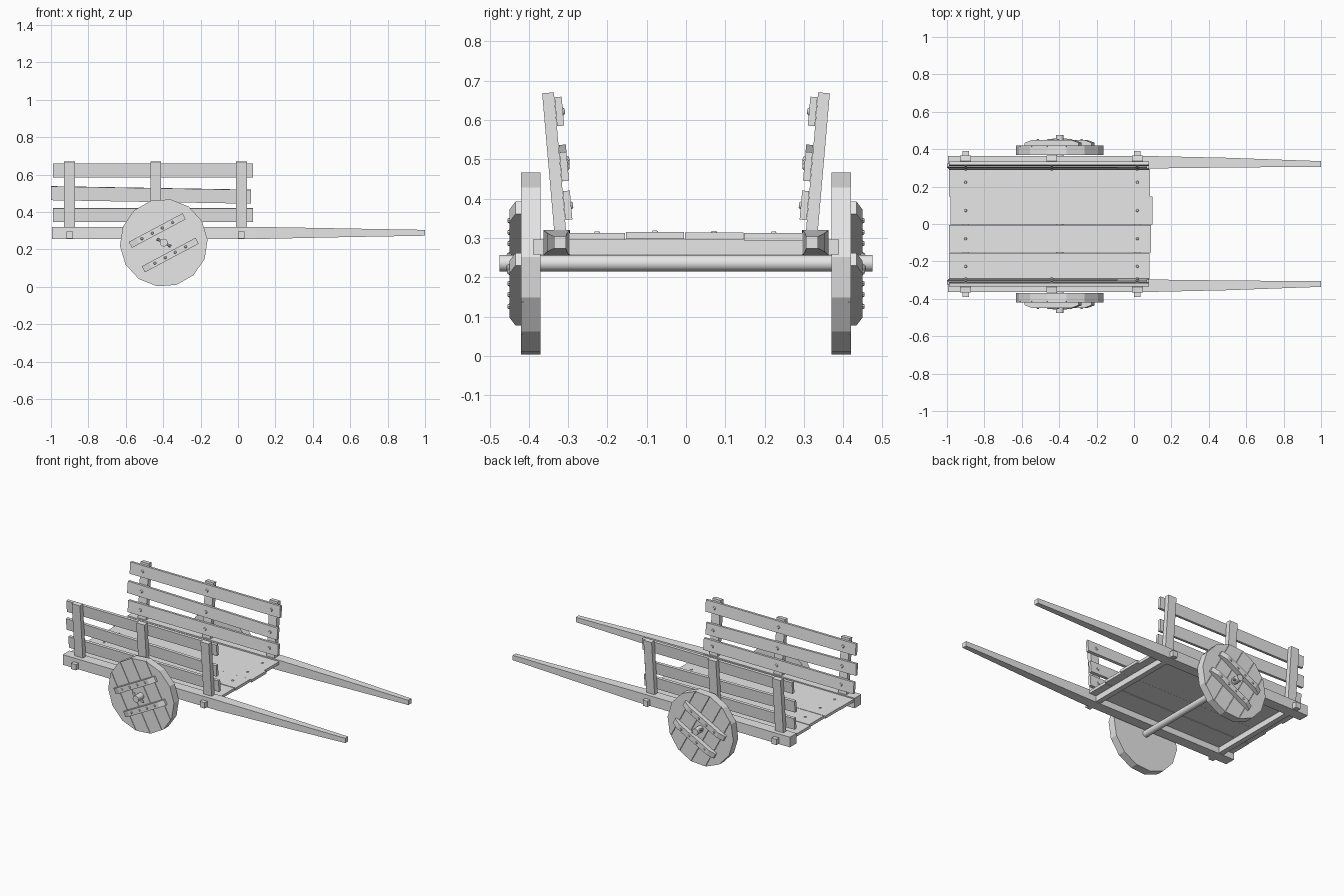
import bpy, bmesh, math
from mathutils import Matrix, Vector

if "Cube" in bpy.data.objects:
    bpy.data.objects.remove(bpy.data.objects["Cube"])

wood = bpy.data.materials.new("grey_wood")
wood.diffuse_color = (0.8, 0.8, 0.8, 1)
wood.use_nodes = True
wood.node_tree.nodes["Principled BSDF"].inputs["Base Color"].default_value = wood.diffuse_color


def finish(name, bm, smooth=False):
    bmesh.ops.recalc_face_normals(bm, faces=bm.faces)
    me = bpy.data.meshes.new(name)
    bm.to_mesh(me)
    bm.free()
    me.materials.append(wood)
    ob = bpy.data.objects.new(name, me)
    bpy.context.collection.objects.link(ob)
    if smooth:
        bpy.context.view_layer.objects.active = ob
        ob.select_set(True)
        bpy.ops.object.shade_smooth_by_angle(angle=math.radians(40))
        ob.select_set(False)
    return ob


def box(name, loc, size, rot=Matrix()):
    bm = bmesh.new()
    m = Matrix.Translation(loc) @ rot @ Matrix.Diagonal((*size, 1))
    bmesh.ops.create_cube(bm, size=1, matrix=m)
    return finish(name, bm)


def rod(name, loc, r, length, rot, sides=12, tip=1.0, smooth=True):
    bm = bmesh.new()
    bmesh.ops.create_cone(bm, cap_ends=True, segments=sides, radius1=r, radius2=r * tip,
                          depth=length, matrix=Matrix.Translation(loc) @ rot)
    return finish(name, bm, smooth)


def rx(deg):
    return Matrix.Rotation(math.radians(deg), 4, 'X')


def ry(deg):
    return Matrix.Rotation(math.radians(deg), 4, 'Y')


POSTS = (-0.9, -0.44, 0.018)
WX, WZ, WR = -0.397, 0.235, 0.235
TILT = 5


# Tapering shafts: x, inner y, outer y, bottom z, top z
SECTIONS = ((-0.995, .295, .363, .255, .32), (0.1, .297, .363, .255, .32),
            (0.5, .302, .354, .264, .313), (1.0, .306, .336, .273, .304))


def shaft(name, s):
    bm = bmesh.new()
    rings = [[bm.verts.new((x, s * y, z)) for y, z in ((a, lo), (b, lo), (b, hi), (a, hi))]
             for x, a, b, lo, hi in SECTIONS]
    for p, q in zip(rings, rings[1:]):
        for i in range(4):
            j = (i + 1) % 4
            bm.faces.new((p[i], p[j], q[j], q[i]))
    bm.faces.new(rings[0])
    bm.faces.new(rings[-1])
    finish(name, bm)


# Wheel layers, cut into boards across the cleats when asked
def wheel_disc(name, s, y0, y1, lo=None, hi=None):
    bm = bmesh.new()
    m = Matrix.Translation((WX, s * (y0 + y1) / 2, WZ)) @ ry(-94) @ rx(90)
    bmesh.ops.create_cone(bm, cap_ends=True, segments=14, radius1=WR, radius2=WR,
                          depth=y1 - y0, matrix=m)
    along = Vector((math.cos(math.radians(28)), 0, math.sin(math.radians(28))))
    for d, sign in ((lo, -1), (hi, 1)):
        if d is not None:
            cut = bmesh.ops.bisect_plane(
                bm, geom=bm.verts[:] + bm.edges[:] + bm.faces[:],
                plane_co=Vector((WX, 0, WZ)) + along * d, plane_no=along * sign,
                clear_outer=True)
            edges = [e for e in cut["geom_cut"] if isinstance(e, bmesh.types.BMEdge)]
            bmesh.ops.edgeloop_fill(bm, edges=edges)
    finish(name, bm)


# Cleat with sloped ends, laid across the wheel boards
def cleat(name, s, off):
    bm = bmesh.new()
    prof = [(-.163, .418), (.163, .418), (.163, .434), (.12, .449), (-.12, .449), (-.163, .434)]
    faces = []
    for w in (-.018, .018):
        faces.append(bm.faces.new([bm.verts.new((u, s * v, w + off)) for u, v in prof]))
    a, b = faces[0].verts[:], faces[1].verts[:]
    for i in range(6):
        j = (i + 1) % 6
        bm.faces.new((a[i], a[j], b[j], b[i]))
    bm.transform(Matrix.Translation((WX, 0, WZ)) @ ry(-28))
    finish(name, bm)


# Deck planks with nails: y range, x range, top
PLANKS = ((-.298, -.155, -.99, .083, .313), (-.153, -.005, -.99, .09, .315),
          (-.003, .146, -.98, .10, .314), (.148, .298, -.99, .085, .312))
for i, (y0, y1, x0, x1, top) in enumerate(PLANKS):
    box(f"deck_plank_{i}", ((x0 + x1) / 2, (y0 + y1) / 2, top - .009), (x1 - x0, y1 - y0, .018))
    for x in (POSTS[0], POSTS[2]):
        rod("deck_nail", (x, (y0 + y1) / 2, top + .001), .009, .006, Matrix(), 8, .6)

# Cross beams and axle
for x in (POSTS[0], POSTS[2]):
    box("cross_beam", (x, 0, .277), (.034, .78, .037))
rod("axle", (WX, 0, .236), .021, .95, rx(90), 12)

for s, side in ((-1, "front"), (1, "back")):
    shaft(f"{side}_shaft", s)

    # Leaning side posts
    lean = rx(-TILT * s)
    for x in POSTS:
        box(f"{side}_post", (x, s * .335, .485), (.058, .03, .37), lean)

    # Side rails: height, centre x, slope, with nails at the posts
    for z, cx, slope in ((.383, -.455, 0), (.491, -.465, 1), (.622, -.455, 0)):
        y = .319 + (z - .31) * math.tan(math.radians(TILT)) - .024
        box(f"{side}_rail", (cx, s * y, z), (1.07, .018, .074), lean @ ry(slope))
        for x in POSTS:
            zz = z - (x - cx) * math.tan(math.radians(slope))
            rod(f"{side}_rail_nail", (x, s * (y - .011), zz), .011, .006,
                rx(90 * s - TILT * s), 8, .6)

    # Wheel with boards, cleats, nails and linch pin
    wheel_disc(f"{side}_wheel_core", s, .37, .413)
    cuts = (None, -.14, -.047, .047, .14, None)
    for i, (lo, hi) in enumerate(zip(cuts, cuts[1:])):
        wheel_disc(f"{side}_wheel_board_{i}", s, .413, .42,
                   None if lo is None else lo + .0015, None if hi is None else hi - .0015)
    for off in (-.074, .074):
        cleat(f"{side}_wheel_cleat", s, off)
        for u in (-.093, -.03, .03, .093):
            p = ry(-28) @ Vector((u, 0, off))
            rod(f"{side}_cleat_nail", (WX + p.x, s * .451, WZ + p.z), .008, .006,
                rx(-90 * s), 8, .6)
    rod(f"{side}_linch_pin", (WX, s * .45, .236), .007, .085, ry(118), 8)
